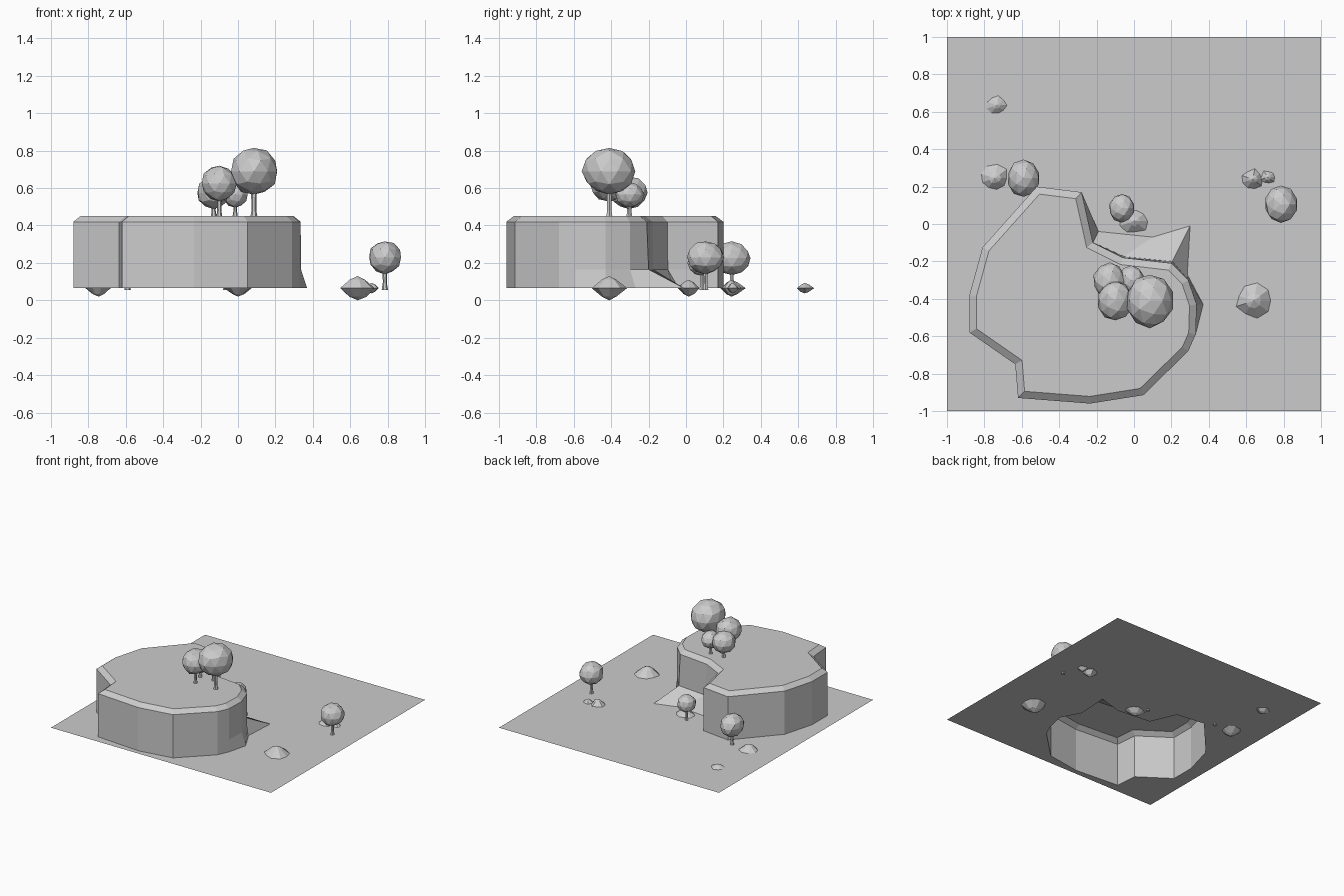
import bpy, bmesh, math, random
from mathutils import Vector

random.seed(4)
GROUND = 0.065

if "Cube" in bpy.data.objects:
    bpy.data.objects.remove(bpy.data.objects["Cube"])

stone = bpy.data.materials.new("plain_grey")
stone.use_nodes = True
stone.diffuse_color = (0.6, 0.6, 0.6, 1)
stone.node_tree.nodes["Principled BSDF"].inputs["Base Color"].default_value = (0.6, 0.6, 0.6, 1)


def finish(bm, name, fix_normals=True):
    if fix_normals:
        bmesh.ops.recalc_face_normals(bm, faces=bm.faces)
    mesh = bpy.data.meshes.new(name)
    bm.to_mesh(mesh)
    bm.free()
    mesh.materials.append(stone)
    obj = bpy.data.objects.new(name, mesh)
    bpy.context.collection.objects.link(obj)
    return obj


def loop(bm, points, z):
    return [bm.verts.new((x, y, z)) for x, y in points]


def bridge(bm, low, high):
    n = len(low)
    for i in range(n):
        j = (i + 1) % n
        bm.faces.new((low[i], low[j], high[j], high[i]))


# Plateau outline: straight cliff, then the sloped stretch with its own foot line
cliff = [(-0.28, 0.17), (-0.52, 0.2), (-0.81, -0.125), (-0.88, -0.38), (-0.88, -0.58),
         (-0.635, -0.75), (-0.62, -0.93), (-0.235, -0.96), (0.05, -0.915),
         (0.29, -0.68), (0.33, -0.59)]
slope_rim = [(0.335, -0.43), (0.29, -0.3), (0.2, -0.21), (-0.06, -0.18), (-0.22, -0.1)]
slope_foot = [(0.37, -0.43), (0.285, -0.27), (0.3, -0.01), (0.1, -0.07), (-0.19, -0.04)]
rim = cliff + slope_rim
foot = cliff + slope_foot
shoulder = [Vector(r).lerp(Vector(f), 0.05) for r, f in zip(rim, foot)]

# Plateau: hollow shell with a chamfered top edge
bm = bmesh.new()
rings = [loop(bm, foot, GROUND), loop(bm, shoulder, 0.165), loop(bm, rim, 0.42)]
for low, high in zip(rings, rings[1:]):
    bridge(bm, low, high)
cap = bm.faces.new(rings[-1])
bm.normal_update()
bmesh.ops.inset_region(bm, faces=[cap], thickness=0.038, use_even_offset=True)
for v in cap.verts:
    v.co.z = 0.45
finish(bm, "plateau")

# Ground sheet, open under the plateau
bm = bmesh.new()
edges = []
for ring in (loop(bm, [(-1, -1), (1, -1), (1, 1), (-1, 1)], GROUND), loop(bm, foot, GROUND)):
    edges += [bm.edges.new((ring[i - 1], ring[i])) for i in range(len(ring))]
bmesh.ops.triangle_fill(bm, edges=edges, use_beauty=True)
bm.normal_update()
for f in bm.faces:
    if f.normal.z < 0:
        f.normal_flip()
finish(bm, "ground", False)


# Trees: faceted crown on a slim flared trunk
def tree(name, x, y, base, z, r):
    bm = bmesh.new()
    bmesh.ops.create_icosphere(bm, subdivisions=2, radius=r)
    for v in bm.verts:
        v.co *= random.uniform(0.96, 1.04)
        v.co.y *= 1.13
    crown = finish(bm, name + "_crown")
    crown.location = (x, y, z)
    bm = bmesh.new()
    w = 0.07 * r + 0.007
    levels = ((1.3, base - 0.01), (0.8, base + 0.03), (1.0, z - r * 0.6))
    sides = 6
    stack = [loop(bm, [(w * k * math.cos(math.tau * i / sides), w * k * math.sin(math.tau * i / sides))
                       for i in range(sides)], h) for k, h in levels]
    for low, high in zip(stack, stack[1:]):
        bridge(bm, low, high)
    bm.faces.new(stack[0])
    bm.faces.new(stack[-1])
    finish(bm, name + "_trunk").location = (x, y, 0)


for i, spot in enumerate([(0.085, -0.41, 0.69, 0.127), (-0.1, -0.41, 0.625, 0.096),
                          (-0.13, -0.305, 0.575, 0.088), (-0.015, -0.3, 0.565, 0.068)]):
    tree(f"plateau_tree_{i + 1}", spot[0], spot[1], 0.45, spot[2], spot[3])
for i, spot in enumerate([(0.785, 0.105, 0.23, 0.088), (-0.59, 0.245, 0.225, 0.088),
                          (-0.065, 0.085, 0.2, 0.068)]):
    tree(f"ground_tree_{i + 1}", spot[0], spot[1], GROUND, spot[2], spot[3])


# Rocks: half-buried lumps with a ragged waist and pointed ends
def rock(name, x, y, r, h):
    bm = bmesh.new()
    sides = 9
    stack = []
    for level, width in ((-0.7, 0.45), (0, 1), (0.7, 0.42)):
        pts = []
        for i in range(sides):
            a = math.tau * i / sides
            k = r * width * random.uniform(0.78, 1.05)
            pts.append((k * math.cos(a), k * 0.9 * math.sin(a)))
        stack.append(loop(bm, pts, level * h))
    for low, high in zip(stack, stack[1:]):
        bridge(bm, low, high)
    for ring, tip_z in ((stack[0], -h), (stack[-1], h)):
        tip = bm.verts.new((0, 0, tip_z))
        for i in range(sides):
            bm.faces.new((ring[i - 1], ring[i], tip))
    finish(bm, name).location = (x, y, GROUND)


for i, spot in enumerate([(-0.735, 0.635, 0.056, 0.028), (-0.745, 0.245, 0.08, 0.045),
                          (0.635, 0.24, 0.06, 0.045), (0.715, 0.25, 0.042, 0.028),
                          (0.64, -0.41, 0.105, 0.065), (0.0, 0.015, 0.078, 0.045)]):
    rock(f"rock_{i + 1}", *spot)
